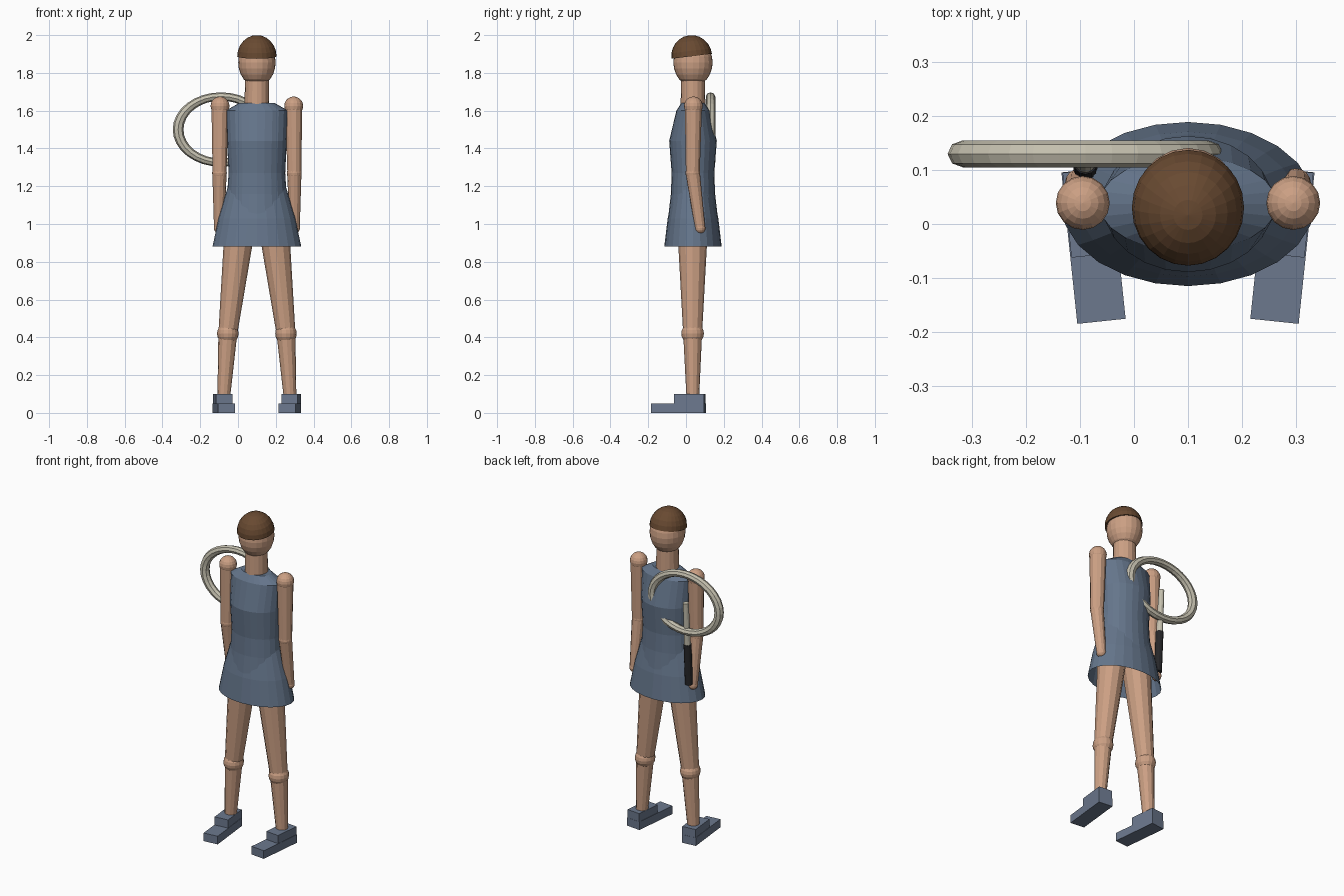
import bpy, bmesh, math
from mathutils import Vector, Matrix

cube = bpy.data.objects.get("Cube")
if cube:
    bpy.data.objects.remove(cube, do_unlink=True)

MID_X, MID_Y = 0.10, 0.037   # axis of the figure


def material(name, colour):
    m = bpy.data.materials.new(name)
    m.use_nodes = True
    rgba = (*colour, 1)
    m.diffuse_color = rgba
    bsdf = next(n for n in m.node_tree.nodes if n.type == 'BSDF_PRINCIPLED')
    bsdf.inputs["Base Color"].default_value = rgba
    bsdf.inputs["Roughness"].default_value = 0.8
    return m


SKIN = material("skin", (0.60, 0.35, 0.23))
CLOTH = material("slate cloth", (0.13, 0.18, 0.26))
SHOE = material("slate shoe", (0.15, 0.19, 0.27))
HAIR = material("brown hair", (0.14, 0.068, 0.031))
FRAME = material("pale frame", (0.56, 0.53, 0.43))
GRIP = material("black grip", (0.02, 0.02, 0.022))


def finish(bm, name, mat):
    bmesh.ops.recalc_face_normals(bm, faces=bm.faces)
    mesh = bpy.data.meshes.new(name)
    bm.to_mesh(mesh)
    bm.free()
    mesh.materials.append(mat)
    ob = bpy.data.objects.new(name, mesh)
    bpy.context.collection.objects.link(ob)
    return ob


def limb(name, a, b, ra, rb, mat, sides=12):
    """Tapered cylinder from a to b."""
    a, b = Vector(a), Vector(b)
    d = b - a
    bm = bmesh.new()
    rot = d.to_track_quat('Z', 'Y').to_matrix().to_4x4()
    bmesh.ops.create_cone(bm, cap_ends=True, segments=sides, radius1=ra, radius2=rb,
                          depth=d.length, matrix=Matrix.Translation((a + b) / 2) @ rot)
    return finish(bm, name, mat)


def ball(name, centre, radii, mat, u=16, v=10):
    bm = bmesh.new()
    bmesh.ops.create_uvsphere(bm, u_segments=u, v_segments=v, radius=1,
                              matrix=Matrix.Translation(centre) @ Matrix.Diagonal((*radii, 1)))
    return finish(bm, name, mat)


def oval_loft(name, rings, mat, caps, sides=24):
    """Stack of oval rings (height, half width, half depth)."""
    bm = bmesh.new()
    loops = []
    for z, rx, ry in rings:
        angles = [math.tau * i / sides for i in range(sides)]
        loops.append([bm.verts.new((MID_X + rx * math.cos(t), MID_Y + ry * math.sin(t), z))
                      for t in angles])
    for low, high in zip(loops, loops[1:]):
        for i in range(sides):
            j = (i + 1) % sides
            bm.faces.new((low[i], low[j], high[j], high[i]))
    if caps:
        bm.faces.new(loops[0])
        bm.faces.new(loops[-1])
    return finish(bm, name, mat)


def box(name, centre, size, turn, pivot, mat):
    bm = bmesh.new()
    place = (Matrix.Translation(pivot) @ Matrix.Rotation(turn, 4, 'Z')
             @ Matrix.Translation(centre) @ Matrix.Diagonal((*size, 1)))
    bmesh.ops.create_cube(bm, size=1, matrix=place)
    return finish(bm, name, mat)


# Dress: fitted body over an open flared skirt
oval_loft("dress_body", [(1.03, 0.165, 0.132), (1.16, 0.157, 0.117), (1.27, 0.150, 0.113),
                         (1.44, 0.158, 0.126), (1.60, 0.165, 0.088), (1.64, 0.095, 0.062)],
          CLOTH, True)
oval_loft("skirt", [(0.88, 0.235, 0.152), (1.03, 0.203, 0.134), (1.20, 0.153, 0.100)],
          CLOTH, False)

# Neck and head
limb("neck", (MID_X, MID_Y, 1.60), (MID_X, MID_Y, 1.77), 0.066, 0.063, SKIN, 16)
ball("head", (MID_X, MID_Y, 1.855), (0.099, 0.104, 0.125), SKIN, 20, 12)

# Hair: top half of a ball, tipped toward the face
bm = bmesh.new()
bmesh.ops.create_uvsphere(bm, u_segments=24, v_segments=12, radius=1)
bmesh.ops.bisect_plane(bm, geom=bm.verts[:] + bm.edges[:] + bm.faces[:], plane_co=(0, 0, 0),
                       plane_no=(0, 0, 1), clear_inner=True)
rim = [e for e in bm.edges if e.is_boundary]
bmesh.ops.edgeloop_fill(bm, edges=rim)
bm.transform(Matrix.Translation((MID_X, 0.03, 1.888)) @ Matrix.Rotation(math.radians(7), 4, 'X')
             @ Matrix.Diagonal((0.104, 0.108, 0.112, 1)))
finish(bm, "hair", HAIR)

# Arms, legs and shoes on both sides
for side, s in (("left", 1), ("right", -1)):
    def at(d, y, z):
        return (MID_X + s * d, y, z)

    shoulder, elbow, hand = at(0.195, 0.039, 1.625), at(0.198, 0.036, 1.27), at(0.20, 0.075, 0.978)
    ball(side + "_shoulder", shoulder, (0.05,) * 3, SKIN)
    limb(side + "_upper_arm", shoulder, elbow, 0.047, 0.038, SKIN)
    ball(side + "_elbow", elbow, (0.039,) * 3, SKIN)
    limb(side + "_forearm", elbow, hand, 0.038, 0.027, SKIN)
    ball(side + "_hand", hand, (0.028,) * 3, SKIN)

    hip, knee, ankle = at(0.088, 0.035, 1.0), at(0.154, 0.035, 0.42), at(0.175, 0.036, 0.09)
    limb(side + "_thigh", hip, knee, 0.082, 0.050, SKIN)
    ball(side + "_knee", knee, (0.057, 0.06, 0.057), SKIN)
    limb(side + "_shin", knee, ankle, 0.050, 0.034, SKIN)

    turn, pivot = math.radians(-6 * s), at(0.175, -0.04, 0)
    box(side + "_sole", (0, 0, 0.025), (0.09, 0.282, 0.05), turn, pivot, SHOE)
    box(side + "_shoe_upper", (0, 0.061, 0.075), (0.086, 0.158, 0.05), turn, pivot, SHOE)

# Racket: grip in the right hand, shaft up to the middle of the oval hoop
low, joint, high = Vector((-0.09, 0.10, 0.99)), Vector((-0.09, 0.114, 1.24)), Vector((-0.09, 0.13, 1.50))
limb("racket_grip", low, joint, 0.022, 0.022, GRIP)
limb("racket_shaft", joint, high, 0.019, 0.016, FRAME)
bpy.ops.mesh.primitive_torus_add(location=(-0.09, 0.13, 1.50), rotation=(math.pi / 2, 0, 0),
                                 major_segments=32, minor_segments=8,
                                 major_radius=0.20, minor_radius=0.025)
hoop = bpy.context.object
hoop.name = "racket_hoop"
hoop.scale = (1.135, 0.875, 1)
hoop.data.materials.append(FRAME)
